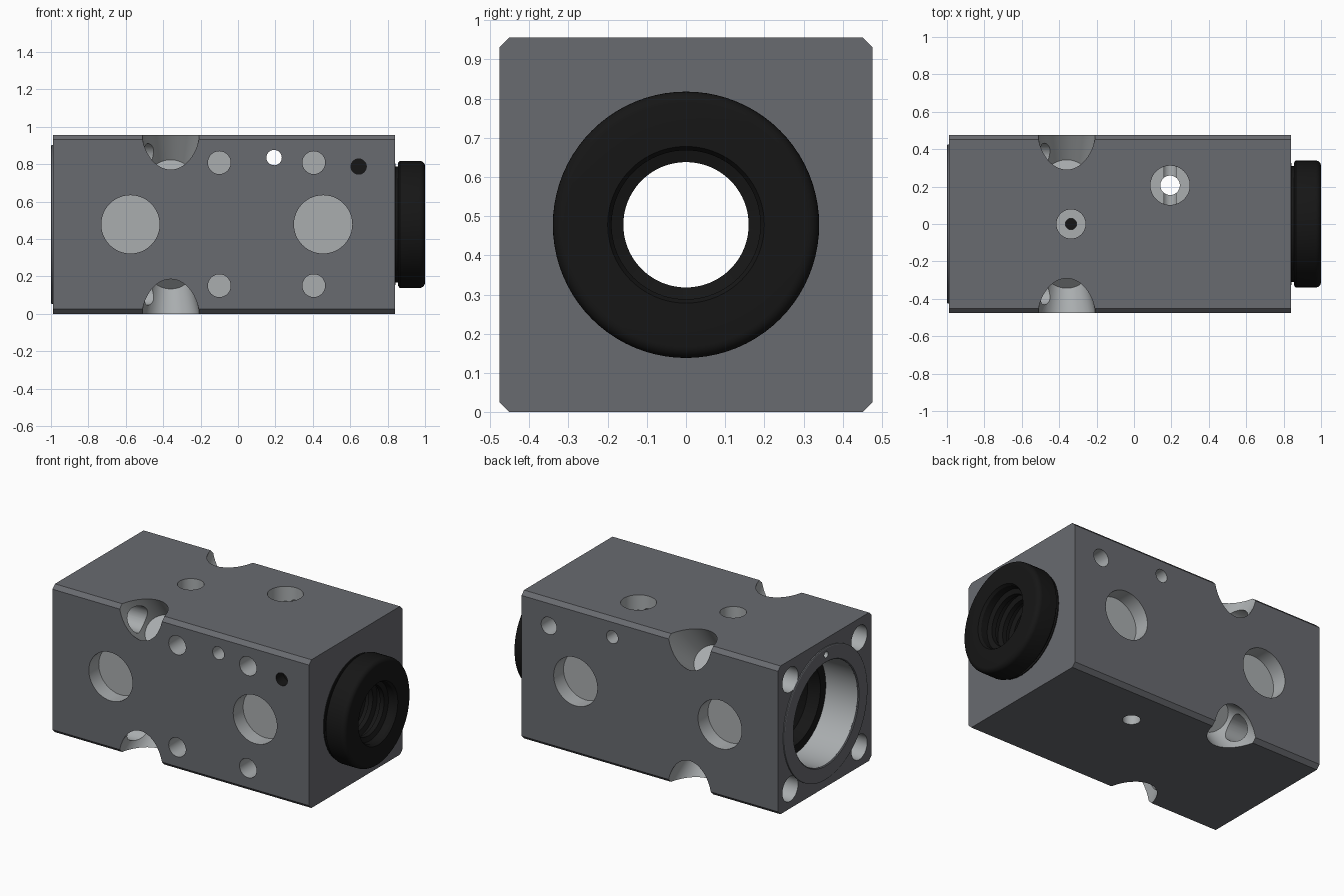
import bpy, bmesh, math
from mathutils import Vector

if "Cube" in bpy.data.objects:
    bpy.data.objects.remove(bpy.data.objects["Cube"])

ZC = 0.478       # height of the bore axis
H = 0.476        # half width of the block


def material(name, r, g, b):
    m = bpy.data.materials.new(name)
    m.diffuse_color = (r, g, b, 1)
    m.use_nodes = True
    m.node_tree.nodes["Principled BSDF"].inputs["Base Color"].default_value = m.diffuse_color
    return m


COAT = material("dark_coating", 0.14, 0.145, 0.16)
METAL = material("bare_metal", 0.40, 0.42, 0.43)
BLACK = material("black_polymer", 0.008, 0.008, 0.008)


def to_object(bm, name, mat):
    bmesh.ops.recalc_face_normals(bm, faces=bm.faces)
    me = bpy.data.meshes.new(name)
    bm.to_mesh(me)
    bm.free()
    me.materials.append(mat)
    ob = bpy.data.objects.new(name, me)
    bpy.context.collection.objects.link(ob)
    return ob


def drill(start, end, r1, r2=None, mat=METAL):
    """Round cutter running from start to end, optionally tapered."""
    a, b = Vector(start), Vector(end)
    bm = bmesh.new()
    bmesh.ops.create_cone(bm, cap_ends=True, segments=48, radius1=r1,
                          radius2=r1 if r2 is None else r2, depth=(b - a).length)
    ob = to_object(bm, "cutter", mat)
    ob.location = (a + b) / 2
    ob.rotation_euler = (b - a).to_track_quat('Z', 'Y').to_euler()
    ob.hide_render = True
    return ob


def lathe(name, profile, mat, n=80):
    """Closed (x, radius) profile turned around the bore axis."""
    bm = bmesh.new()
    rings = []
    for i in range(n):
        a = math.tau * i / n
        rings.append([bm.verts.new((x, r * math.cos(a), ZC + r * math.sin(a)))
                      for x, r in profile])
    m = len(profile)
    for i in range(n):
        p, q = rings[i], rings[(i + 1) % n]
        for j in range(m):
            k = (j + 1) % m
            bm.faces.new((p[j], p[k], q[k], q[j]))
    return to_object(bm, name, mat)


def cut(ob, cutters):
    for c in cutters:
        mod = ob.modifiers.new("cut", 'BOOLEAN')
        mod.operation = 'DIFFERENCE'
        mod.solver = 'EXACT'
        mod.material_mode = 'TRANSFER'
        mod.object = c
    dg = bpy.context.evaluated_depsgraph_get()
    me = bpy.data.meshes.new_from_object(ob.evaluated_get(dg))
    ob.modifiers.clear()
    ob.data = me


def smooth(ob):
    bpy.ops.object.select_all(action='DESELECT')
    ob.select_set(True)
    bpy.context.view_layer.objects.active = ob
    bpy.ops.object.shade_smooth_by_angle(angle=math.radians(25))


# Block with chamfered long edges
bm = bmesh.new()
bmesh.ops.create_cube(bm, size=1)
for v in bm.verts:
    v.co = (0.84 if v.co.x > 0 else -0.99, v.co.y * 2 * H, ZC + v.co.z * 2 * ZC)
edges = [e for e in bm.edges if abs(e.verts[0].co.x - e.verts[1].co.x) > 1]
bmesh.ops.bevel(bm, geom=edges, offset=0.025, segments=1, affect='EDGES')
block = to_object(bm, "block", COAT)

# Main bore
cutters = [drill((-1.1, 0, ZC), (0.9, 0, ZC), 0.33)]

# Large shallow recesses on front and back
for s in (-1, 1):
    for x in (-0.575, 0.455):
        cutters.append(drill((x, s * 0.6, ZC), (x, s * 0.375, ZC), 0.156))

# Four blind holes on the front
for x in (-0.1, 0.405):
    for z in (0.15, 0.808):
        cutters.append(drill((x, -0.6, z), (x, -0.27, z), 0.061))

# Tapered corner pockets and the bolt holes that reach them
for sy in (-1, 1):
    for sz in (-1, 1):
        def along(d):
            k = d / math.sqrt(2)
            return (-0.36, sy * (H - k), ZC + sz * (ZC - k))
        cutters.append(drill(along(-0.1), along(0.29), 0.173, 0.102))
        y, z = sy * 0.352, ZC + sz * 0.352
        cutters.append(drill((-1.1, y, z), (-0.44, y, z), 0.08))

# Side ports near the right end
cutters.append(drill((0.645, -0.6, 0.787), (0.645, -0.4, 0.787), 0.041, mat=BLACK))
cutters.append(drill((0.645, 0.6, 0.787), (0.645, 0.33, 0.787), 0.055))

# Top ports with counterbores
cutters.append(drill((-0.337, 0, 1.1), (-0.337, 0, 0.88), 0.078))
cutters.append(drill((-0.337, 0, 1.1), (-0.337, 0, 0.6), 0.03))
cutters.append(drill((0.193, 0.207, 1.1), (0.193, 0.207, 0.86), 0.105))

# Vertical and crosswise through holes
through = [drill((0.193, 0.207, -0.1), (0.193, 0.207, 1.1), 0.052),
           drill((0.193, -0.6, 0.835), (0.193, 0.6, 0.835), 0.041)]
cut(block, cutters + through)

# Raised ring on the left end, with its small pin hole
face_ring = lathe("face_ring", [(-0.99, 0.33), (-0.99, 0.425), (-0.997, 0.425),
                                (-1.0, 0.42), (-1.0, 0.335), (-0.995, 0.33)], COAT)
pin = drill((-1.1, 0, ZC + 0.382), (-0.95, 0, ZC + 0.382), 0.02)
cut(face_ring, [pin])
cut(block, [pin])

# Black sleeve filling the bore, with grooved inside and end collar
outer = [(-0.77, 0.325), (0.842, 0.325), (0.842, 0.31), (0.855, 0.31),
         (0.855, 0.328), (0.865, 0.34)]
outer += [(0.97 + 0.03 * math.sin(a), 0.31 + 0.03 * math.cos(a))
          for a in (math.radians(15 * i) for i in range(7))]
inner = [(1.0, 0.20), (0.985, 0.19)]
for x in (0.94, 0.86, 0.78):
    inner += [(x, 0.19), (x - 0.01, 0.16), (x - 0.04, 0.16), (x - 0.05, 0.19)]
inner += [(0.70, 0.19), (0.69, 0.16), (-0.66, 0.16), (-0.70, 0.24), (-0.77, 0.27)]
sleeve = lathe("sleeve", outer + inner, BLACK)
for c in through:
    c.data.materials[0] = BLACK
cut(sleeve, through)

for c in cutters + through + [pin]:
    bpy.data.objects.remove(c, do_unlink=True)
for ob in (block, face_ring, sleeve):
    smooth(ob)
